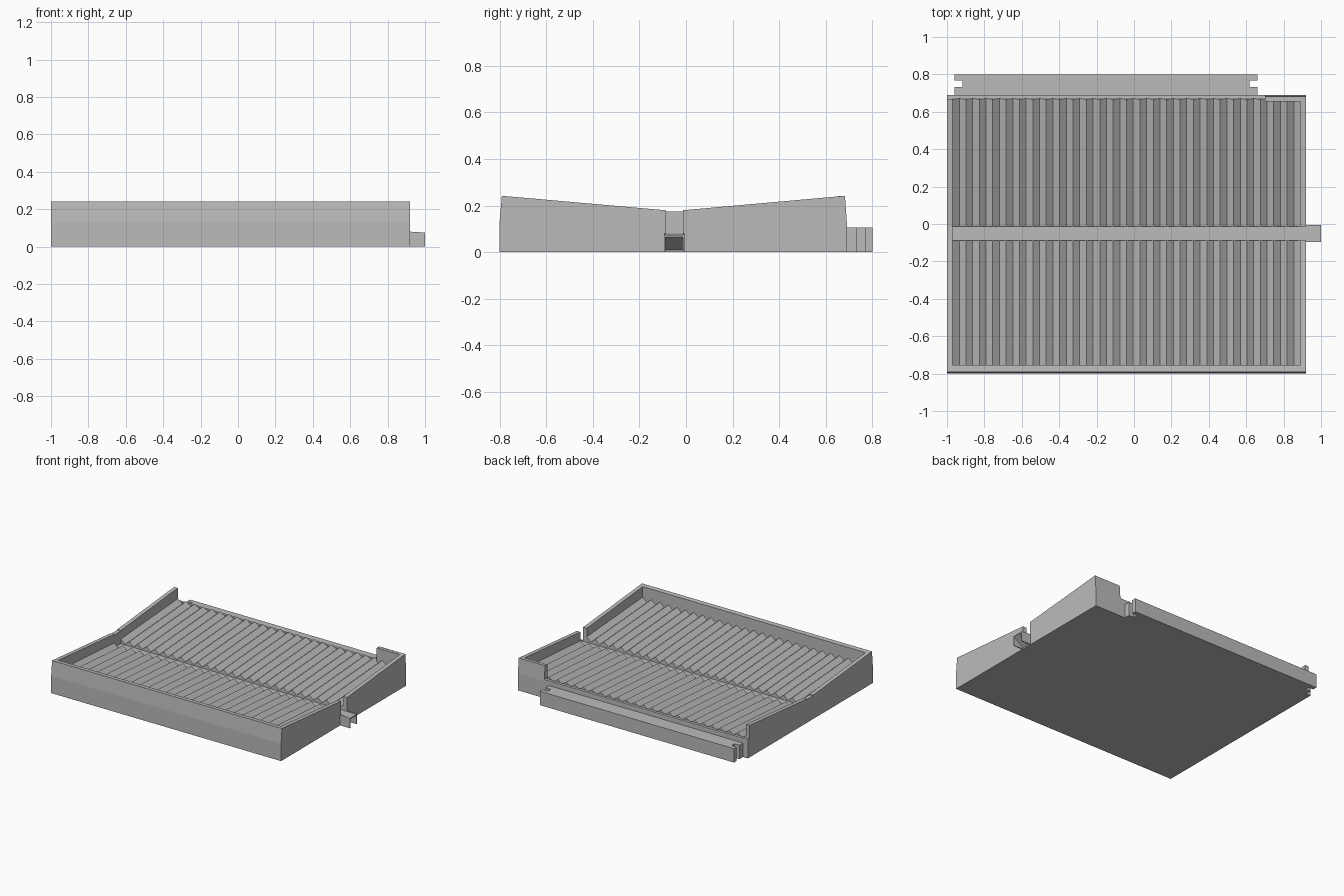
import bpy
import bmesh
from mathutils import Vector

cube = bpy.data.objects.get("Cube")
if cube:
    bpy.data.objects.remove(cube, do_unlink=True)

GREY = (0.5, 0.5, 0.5, 1)
mat = bpy.data.materials.new("plain grey")
mat.use_nodes = True
mat.diffuse_color = GREY
mat.node_tree.nodes["Principled BSDF"].inputs["Base Color"].default_value = GREY


def finish(name, bm):
    bmesh.ops.recalc_face_normals(bm, faces=bm.faces)
    mesh = bpy.data.meshes.new(name)
    bm.to_mesh(mesh)
    bm.free()
    mesh.materials.append(mat)
    obj = bpy.data.objects.new(name, mesh)
    bpy.context.collection.objects.link(obj)
    return obj


def prism(name, outline, axis, start, end):
    """Extrude a flat outline along x, y or z."""
    place = {"x": lambda a, b: (start, a, b),
             "y": lambda a, b: (a, start, b),
             "z": lambda a, b: (a, b, start)}[axis]
    bm = bmesh.new()
    face = bm.faces.new([bm.verts.new(place(a, b)) for a, b in outline])
    out = bmesh.ops.extrude_face_region(bm, geom=[face])
    shift = Vector([(end - start) * (axis == k) for k in "xyz"])
    bmesh.ops.translate(bm, vec=shift, verts=[v for v in out["geom"] if isinstance(v, bmesh.types.BMVert)])
    return finish(name, bm)


def box(name, x, y, z):
    return prism(name, [(x[0], y[0]), (x[1], y[0]), (x[1], y[1]), (x[0], y[1])], "z", *z)


def rib_cutter(name, wall_y, wall_z, inner_y, inner_z, count=26, depth=0.03):
    """Solid with a sloping zigzag underside."""
    bm = bmesh.new()
    rows = []
    for y, z in ((wall_y, wall_z), (inner_y, inner_z)):
        rows.append([bm.verts.new((LEFT + (RIGHT - LEFT) * i / (2 * count), y, z + depth * (i % 2 == 0)))
                     for i in range(2 * count + 1)])
    tops = [[bm.verts.new((x, y, 0.5)) for x in (RIGHT, LEFT)] for y in (wall_y, inner_y)]
    a, b = rows
    for i in range(2 * count):
        bm.faces.new((a[i], a[i + 1], b[i + 1], b[i]))
    for row, top in zip(rows, tops):
        bm.faces.new(row + top)
    bm.faces.new((tops[0][0], tops[0][1], tops[1][1], tops[1][0]))
    bm.faces.new((a[0], b[0], tops[1][1], tops[0][1]))
    bm.faces.new((a[-1], b[-1], tops[1][0], tops[0][0]))
    return finish(name, bm)


def cut(obj, cutter):
    cutter.hide_render = True
    mod = obj.modifiers.new("cut", "BOOLEAN")
    mod.operation = "DIFFERENCE"
    mod.solver = "EXACT"
    mod.object = cutter
    bpy.context.view_layer.objects.active = obj
    bpy.ops.object.modifier_apply(modifier=mod.name)
    bpy.data.objects.remove(cutter, do_unlink=True)


LEFT, RIGHT = -0.97, 0.89
CH0, CH1 = -0.088, -0.013

# Tray block with a rim dipping towards the drain
side = [(-0.8, 0), (0.69, 0), (0.69, 0.13), (0.682, 0.242), (CH1, 0.18), (CH1, 0.175),
        (CH0, 0.175), (CH0, 0.18), (-0.79, 0.242), (-0.8, 0.13)]
tray = prism("tray", side, "x", -1, 0.92)

# Ribbed floors, drain channel and low back edge
cut(tray, rib_cutter("front_ribs", -0.755, 0.13, -0.06, 0.083))
cut(tray, rib_cutter("back_ribs", 0.67, 0.13, -0.04, 0.083))
cut(tray, prism("channel", [(LEFT, 0.08), (1.1, 0.073), (1.1, 0.5), (LEFT, 0.5)], "y", CH0, CH1))
cut(tray, box("back_opening", (-1.1, 0.7), (0.668, 0.8), (0.14, 0.5)))

# Thicker tab at the tall back corner
box("back_corner_tab", (0.7, RIGHT), (0.655, 0.672), (0.1, 0.2405))

# Drain spout: sloping lip between two thin cheeks
prism("spout_lip", [(0.92, 0.01), (1, 0.066), (1, 0.0735), (0.92, 0.0742)], "y", CH0, CH1)
for name, y in (("front", (CH0 - 0.007, CH0)), ("back", (CH1, CH1 + 0.007))):
    prism("spout_cheek_" + name, [(0.92, 0), (1, 0), (1, 0.075), (0.92, 0.08)], "y", *y)

# Back mounting bar with a slot in each end
bar = [(-0.96, 0.69), (0.66, 0.69), (0.66, 0.733), (0.618, 0.733), (0.618, 0.767), (0.66, 0.767),
       (0.66, 0.8), (-0.96, 0.8), (-0.96, 0.767), (-0.918, 0.767), (-0.918, 0.733), (-0.96, 0.733)]
prism("mounting_bar", bar, "z", 0, 0.105)
